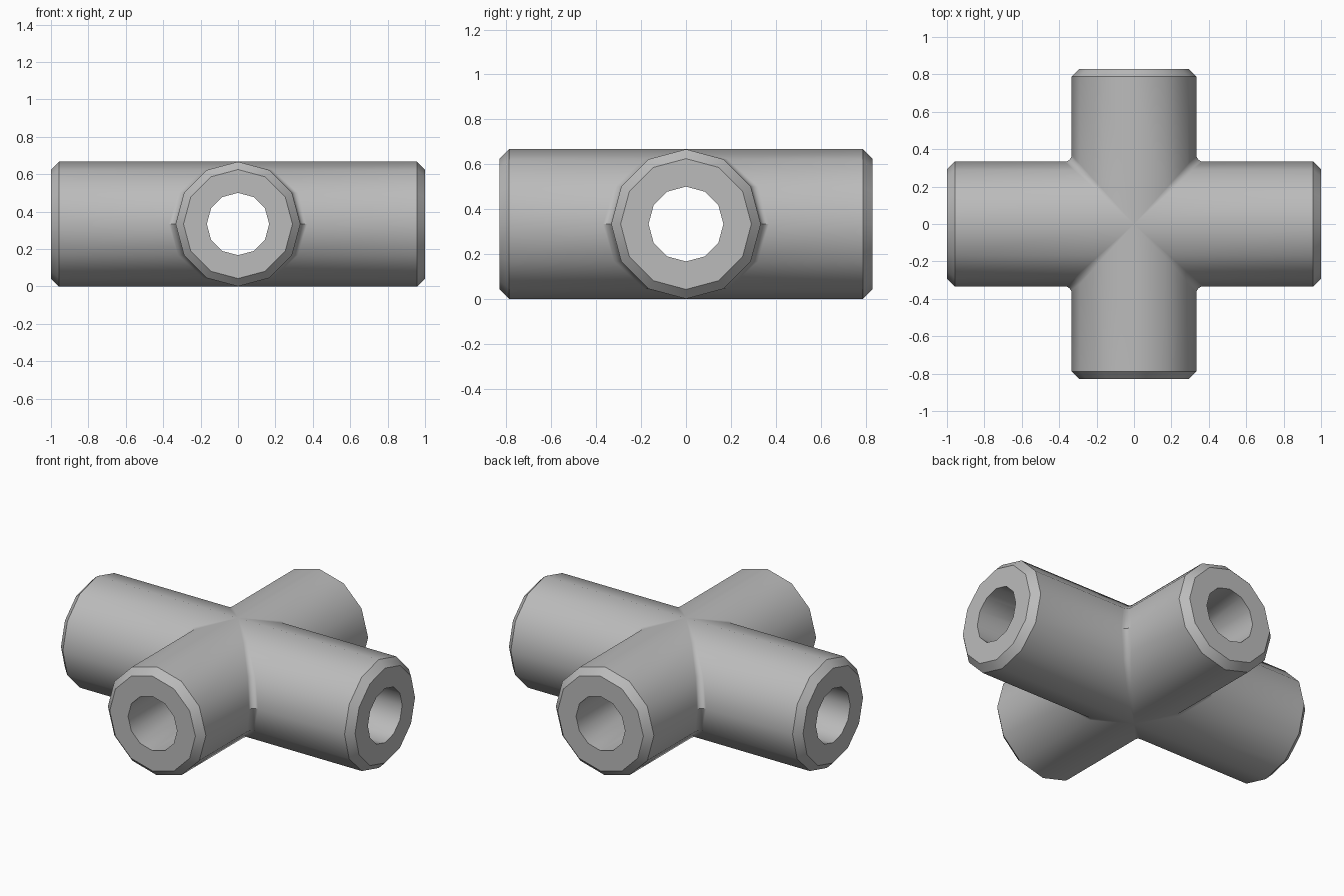
import bpy, bmesh, math
from mathutils import Matrix

cube = bpy.data.objects.get("Cube")
if cube:
    bpy.data.objects.remove(cube, do_unlink=True)

SIDES = 12
RADIUS = 1 / 3
BORE = RADIUS / 2
CHAMFER = 0.042
FILLET = 0.11          # fillet size as a share of the tube radius

steel = bpy.data.materials.new("mid_grey_steel")
steel.use_nodes = True
colour = (0.5, 0.5, 0.5, 1)
steel.diffuse_color = colour
steel.node_tree.nodes["Principled BSDF"].inputs["Base Color"].default_value = colour


def ring(bm, turn, place):
    """Ring of vertices around an arm; place maps sin and cos to (along, across, up)."""
    verts = []
    for i in range(SIDES):
        a = math.tau * i / SIDES
        along, across, up = place(math.sin(a), math.cos(a))
        co = turn @ Matrix.Translation((along, across, up + RADIUS)).translation
        verts.append(bm.verts.new(co))
    return verts


def flat(radius, x):
    return lambda s, c: (x, radius * s, radius * c)


def seam(radius, size, angle):
    """Mitre curve between neighbouring arms, rounded by a fillet."""
    def place(s, c):
        k = 1 + size
        out = k - size * math.sin(angle)
        side = k - size * math.cos(angle)
        return (abs(s) * radius * out, s * radius * side, radius * c)
    return place


def add_arm(bm, length, quarter):
    turn = Matrix.Rotation(quarter * math.pi / 2, 3, 'Z')
    places = [
        seam(RADIUS, FILLET, math.pi / 4),      # shared diagonal seam
        seam(RADIUS, FILLET, math.pi / 8),
        seam(RADIUS, FILLET, 0),                # end of fillet
        flat(RADIUS, length - CHAMFER),         # tube wall
        flat(RADIUS - CHAMFER, length),         # chamfer
        flat(BORE, length),                     # end face
        seam(BORE, 0, 0),                       # bore to the crossing
    ]
    rings = [ring(bm, turn, p) for p in places]
    for a, b in zip(rings, rings[1:]):
        for i in range(SIDES):
            j = (i + 1) % SIDES
            bm.faces.new((a[i], a[j], b[j], b[i]))


# Four-way pipe fitting with crossing bores
bm = bmesh.new()
for quarter in range(4):
    add_arm(bm, 1.0 if quarter % 2 == 0 else 0.83, quarter)
bmesh.ops.remove_doubles(bm, verts=bm.verts, dist=0.0005)
bmesh.ops.recalc_face_normals(bm, faces=bm.faces)

mesh = bpy.data.meshes.new("cross_pipe_fitting")
bm.to_mesh(mesh)
bm.free()
mesh.materials.append(steel)
fitting = bpy.data.objects.new("cross_pipe_fitting", mesh)
bpy.context.collection.objects.link(fitting)

# Smooth round walls, crisp chamfers and seams
bpy.ops.object.select_all(action='DESELECT')
fitting.select_set(True)
bpy.context.view_layer.objects.active = fitting
bpy.ops.object.shade_smooth_by_angle(angle=math.radians(35))
